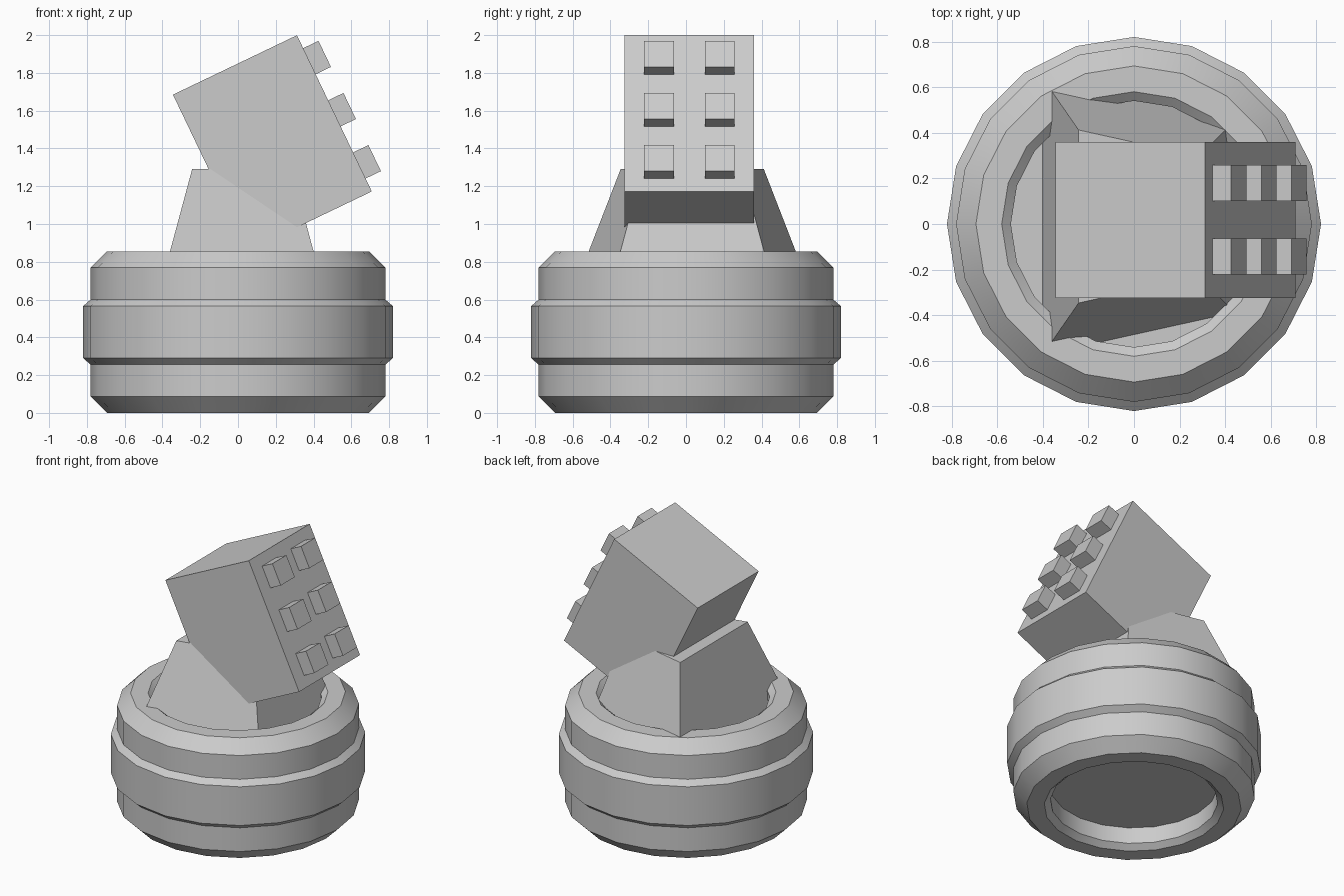
import bpy, bmesh
from math import radians, sin, cos, pi
from mathutils import Matrix, Vector

if "Cube" in bpy.data.objects:
    bpy.data.objects.remove(bpy.data.objects["Cube"])


def make_object(name, bm):
    bmesh.ops.recalc_face_normals(bm, faces=bm.faces)
    mesh = bpy.data.meshes.new(name)
    bm.to_mesh(mesh)
    bm.free()
    obj = bpy.data.objects.new(name, mesh)
    bpy.context.collection.objects.link(obj)
    return obj


def lathe(name, profile, sides):
    """Revolve a (radius, z) profile and cap both ends with flat discs."""
    bm = bmesh.new()
    rings = [[bm.verts.new((r * cos(2 * pi * i / sides), r * sin(2 * pi * i / sides), z))
              for i in range(sides)] for r, z in profile]
    for a, b in zip(rings, rings[1:]):
        for i in range(sides):
            j = (i + 1) % sides
            bm.faces.new((a[i], a[j], b[j], b[i]))
    bm.faces.new(rings[0])
    bm.faces.new(rings[-1])
    return make_object(name, bm)


def box(name, size, centre, frame=Matrix()):
    bm = bmesh.new()
    bmesh.ops.create_cube(bm, size=1, matrix=Matrix.Translation(centre) @ Matrix.Diagonal((*size, 1)))
    obj = make_object(name, bm)
    obj.matrix_world = frame
    return obj


# Round stepped base with a shallow recess above and below
half = [(0.54, 0.15), (0.54, 0.035), (0.58, 0), (0.693, 0), (0.78, 0.086),
        (0.78, 0.255), (0.82, 0.29)]
H = 0.855
base = lathe("round_base", half + [(r, H - z) for r, z in reversed(half)], 20)
bpy.context.view_layer.objects.active = base
base.select_set(True)
bpy.ops.object.shade_smooth_by_angle(angle=radians(30))

# Tapered pedestal, wider at the back, shrinking toward the top
bm = bmesh.new()
outline = [(-0.38, -0.548), (0.38, -0.38), (0.38, 0.38), (-0.38, 0.548)]
levels = []
for scale, z in ((1.11, 0.70), (0.692, 1.29)):
    levels.append([bm.verts.new((0.02 + x * scale, 0.033 + y * scale, z)) for x, y in outline])
low, high = levels
bm.faces.new(low)
bm.faces.new(high)
for i in range(4):
    j = (i + 1) % 4
    bm.faces.new((low[i], low[j], high[j], high[i]))
make_object("pedestal", bm)

# Tilted head
W, D, L = 0.728, 0.685, 0.917
frame = Matrix.Translation((0.182, 0.018, 1.4285)) @ Matrix.Rotation(radians(-25.6), 4, 'Y')
box("tilted_head", (W, D, L), Vector((0, 0, 0)), frame)

# Two columns of three square studs on the head's face
for row in (-1, 0, 1):
    for side in (-1, 1):
        box("stud", (0.11, 0.158, 0.153), Vector((W / 2 + 0.035, side * 0.161, row * 0.306)), frame)
